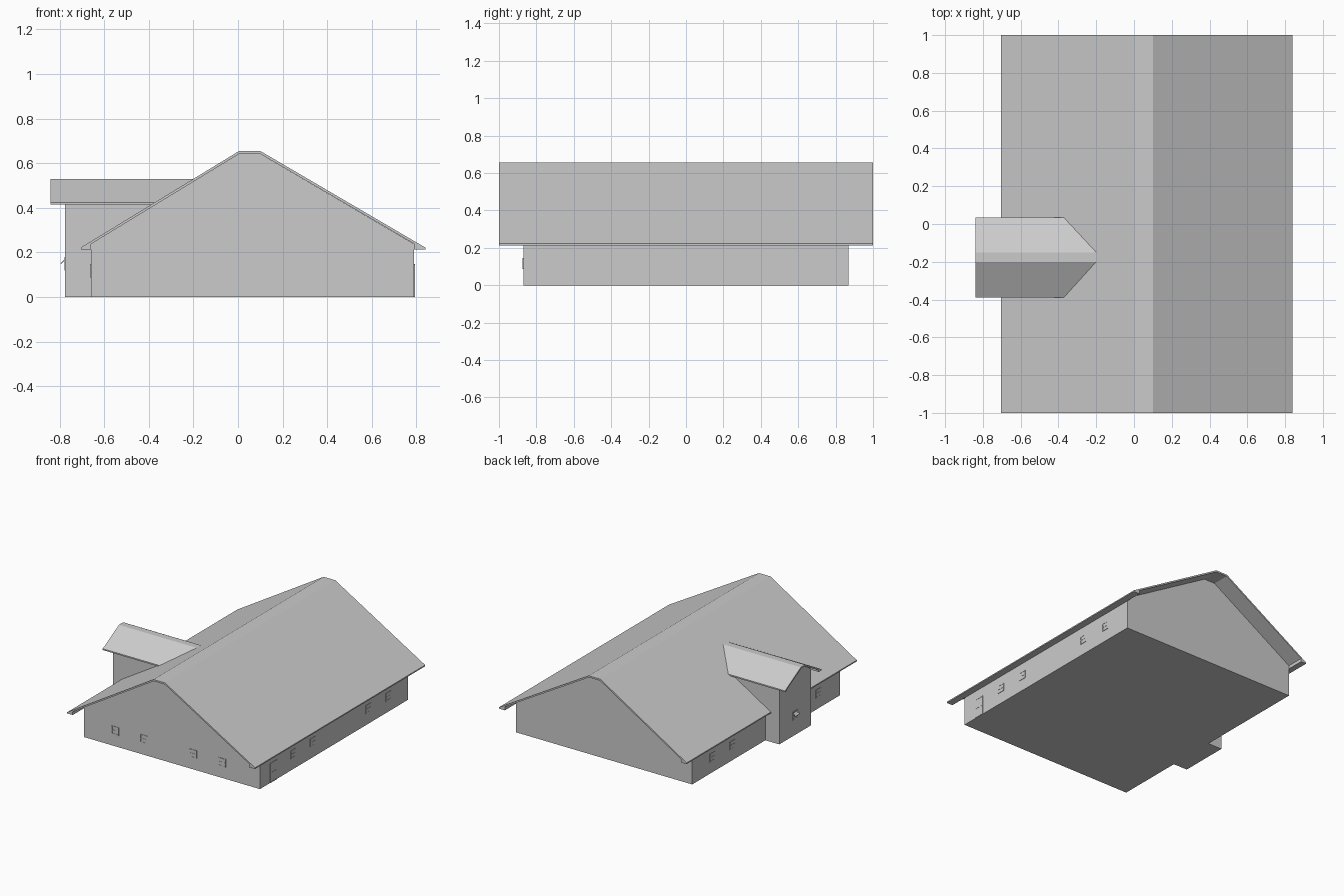
import bpy
import bmesh
from mathutils import Matrix, Vector
from math import radians

cube = bpy.data.objects.get("Cube")
if cube:
    bpy.data.objects.remove(cube)

grey = bpy.data.materials.new("light grey")
grey.use_nodes = True
COLOUR = (0.6, 0.6, 0.6, 1)
grey.diffuse_color = COLOUR
grey.node_tree.nodes["Principled BSDF"].inputs["Base Color"].default_value = COLOUR


def finish(name, bm):
    bmesh.ops.recalc_face_normals(bm, faces=bm.faces)
    mesh = bpy.data.meshes.new(name)
    bm.to_mesh(mesh)
    bm.free()
    mesh.materials.append(grey)
    obj = bpy.data.objects.new(name, mesh)
    bpy.context.collection.objects.link(obj)
    return obj


def prism(name, start, end):
    """Solid between two matching outlines."""
    bm = bmesh.new()
    a = [bm.verts.new(p) for p in start]
    b = [bm.verts.new(p) for p in end]
    bm.faces.new(a)
    bm.faces.new(b)
    for i in range(len(a)):
        j = (i + 1) % len(a)
        bm.faces.new((a[i], a[j], b[j], b[i]))
    return finish(name, bm)


def along_y(name, profile, y):
    return prism(name, [(x, -y, z) for x, z in profile], [(x, y, z) for x, z in profile])


def roof_x(z):
    """Position of the left roof slope at a given height."""
    return max(-0.64, -0.705 + (z - 0.222) * 0.71 / 0.433)


def into_roof(name, profile, x):
    return prism(name, [(x, y, z) for y, z in profile],
                 [(roof_x(z), y, z) for y, z in profile])


# Main hall with its gables
along_y("hall_walls", [(-0.66, 0), (0.79, 0), (0.79, 0.238), (0.098, 0.643),
                       (0.007, 0.643), (-0.66, 0.237)], 0.87)

# Thin main roof with boxed eaves and a narrow flat ridge
along_y("main_roof", [(-0.705, 0.222), (0.005, 0.655), (0.10, 0.655), (0.84, 0.222),
                      (0.84, 0.213), (0.79, 0.213), (0.79, 0.239), (0.098, 0.643),
                      (0.007, 0.643), (-0.66, 0.237), (-0.66, 0.213), (-0.705, 0.213)], 1.0)

# Side annex and its cross gable roof
into_roof("annex_walls", [(-0.36, 0), (0.01, 0), (0.01, 0.425), (-0.152, 0.52),
                          (-0.198, 0.52), (-0.36, 0.425)], -0.775)
into_roof("annex_roof", [(-0.39, 0.425), (-0.20, 0.53), (-0.15, 0.53), (0.035, 0.425),
                         (0.035, 0.415), (0.01, 0.415), (0.01, 0.428), (-0.152, 0.519),
                         (-0.198, 0.519), (-0.36, 0.428), (-0.36, 0.415), (-0.39, 0.415)], -0.84)


def add_box(bm, size, centre):
    bmesh.ops.create_cube(bm, size=1, matrix=Matrix.Translation(centre)
                          @ Matrix.Diagonal((*size, 1)))


def framed_panel(name, place, turn, width, height, tilt=0):
    """Thin framed panel with a crossbar, facing -y before it is turned."""
    bm = bmesh.new()
    bar, depth = 0.006, 0.005
    for side in (-1, 1):
        add_box(bm, (bar, depth, height), Vector((side * (width - bar) / 2, 0, 0)))
    for level in (-1, 0, 1):
        add_box(bm, (width - 2 * bar, depth, bar), Vector((0, 0, level * (height - bar) / 2)))
    add_box(bm, (width - 2 * bar, 0.002, height - bar), Vector((0, 0, 0)))
    obj = finish(name, bm)
    obj.matrix_world = (Matrix.Translation(place) @ Matrix.Rotation(radians(turn), 4, "Z")
                        @ Matrix.Rotation(radians(tilt), 4, "X"))
    return obj


# Windows on the front, the two long sides and the annex
for x in (-0.40, -0.165, 0.24, 0.48):
    framed_panel("front_window", (x, -0.871, 0.117), 0, 0.06, 0.06)
for y in (-0.48, -0.25, 0.40, 0.635):
    framed_panel("left_window", (0.791, y, 0.117), 90, 0.06, 0.06)
for y in (-0.61, 0.40, 0.635):
    framed_panel("right_window", (-0.661, y, 0.117), -90, 0.06, 0.06)
framed_panel("annex_window", (-0.776, -0.175, 0.15), -90, 0.06, 0.06)
framed_panel("annex_open_pane", (-0.785, -0.175, 0.16), -90, 0.05, 0.028, -45)

# Door near the front corner
framed_panel("side_door", (0.791, -0.712, 0.073), 90, 0.075, 0.145)
